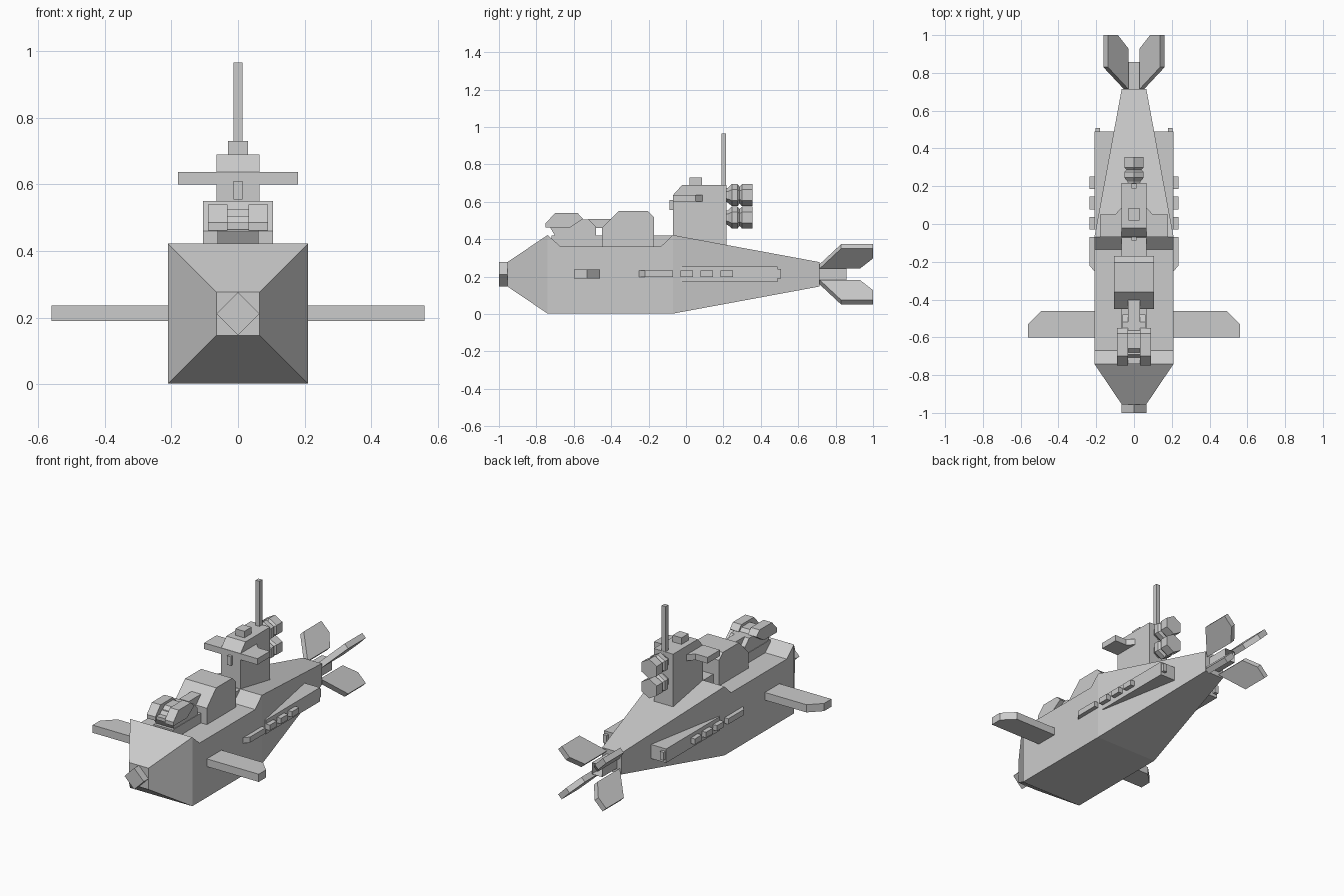
import bpy, bmesh, math
from mathutils import Vector, Matrix

if "Cube" in bpy.data.objects:
    bpy.data.objects.remove(bpy.data.objects["Cube"])

grey = bpy.data.materials.new("hull_grey")
grey.use_nodes = True
grey.diffuse_color = (0.6, 0.6, 0.6, 1)
grey.node_tree.nodes["Principled BSDF"].inputs["Base Color"].default_value = (0.6, 0.6, 0.6, 1)


def finish(name, bm):
    bmesh.ops.recalc_face_normals(bm, faces=bm.faces)
    mesh = bpy.data.meshes.new(name)
    bm.to_mesh(mesh)
    bm.free()
    mesh.materials.append(grey)
    obj = bpy.data.objects.new(name, mesh)
    bpy.context.collection.objects.link(obj)
    return obj


def loft(name, rings):
    """Join rings of points with side faces and cap both ends."""
    bm = bmesh.new()
    loops = [[bm.verts.new(p) for p in ring] for ring in rings]
    n = len(loops[0])
    for a, b in zip(loops, loops[1:]):
        for i in range(n):
            j = (i + 1) % n
            bm.faces.new((a[i], a[j], b[j], b[i]))
    bm.faces.new(loops[0])
    bm.faces.new(loops[-1])
    return finish(name, bm)


def box(name, x, y, z):
    return loft(name, [[(x[0], v, z[0]), (x[1], v, z[0]), (x[1], v, z[1]), (x[0], v, z[1])] for v in y])


def side_profile(name, x0, x1, pts):
    """Extrude a (y, z) outline across x."""
    return loft(name, [[(x, y, z) for y, z in pts] for x in (x0, x1)])


def plan_profile(name, z0, z1, pts):
    """Extrude an (x, y) outline upward."""
    return loft(name, [[(x, y, z) for x, y in pts] for z in (z0, z1)])


def square_ring(y, half, top=None):
    mid = 0.212
    top = mid + half if top is None else top
    low = mid - half
    return [(-half, y, low), (half, y, low), (half, y, top), (-half, y, top)]


SIDES = (("right", -1), ("left", 1))

# Hull with the sunken deck
loft("hull", [square_ring(-0.955, 0.065), square_ring(-0.74, 0.21),
              square_ring(-0.67, 0.21, 0.36), square_ring(-0.135, 0.21, 0.36),
              square_ring(-0.07, 0.21), square_ring(0.715, 0.065)])
box("deck_ridge", (-0.065, 0.065), (-0.72, -0.05), (0.34, 0.42))

# Diamond nose plug
loft("nose_plug", [[(0, y, 0.147), (0.065, y, 0.212), (0, y, 0.277), (-0.065, y, 0.212)]
                   for y in (-1.0, -0.95)])

# Tail stub with a hollow end
stub = box("tail_stub", (-0.035, 0.035), (0.70, 0.857), (0.177, 0.247))
bm = bmesh.new()
bm.from_mesh(stub.data)
end = [f for f in bm.faces if f.calc_center_median().y > 0.85]
bmesh.ops.inset_region(bm, faces=end, thickness=0.01)
for v in end[0].verts:
    v.co.y -= 0.1
bm.to_mesh(stub.data)
bm.free()

# Four diagonal tail fins
fin = [(0.06, 0.715), (0.212, 0.83), (0.212, 1.0), (0.137, 1.0), (0.06, 0.93)]
for k in range(4):
    turn = Matrix.Translation((0, 0, 0.212)) @ Matrix.Rotation(math.radians(45 + 90 * k), 4, 'Y')
    loft(f"tail_fin_{k + 1}", [[turn @ Vector((r, y, t)) for r, y in fin] for t in (-0.017, 0.017)])

for side, s in SIDES:
    # Bow planes
    plan_profile(f"{side}_bow_plane", 0.19, 0.237,
                 [(s * 0.19, -0.6), (s * 0.56, -0.6), (s * 0.56, -0.53), (s * 0.49, -0.46), (s * 0.19, -0.46)])
    # Flank sponson, its rear port, strip and raised windows
    box(f"{side}_sponson", sorted((s * 0.05, s * 0.209)), (-0.03, 0.49), (0.17, 0.255))
    box(f"{side}_rear_port", sorted((s * 0.18, s * 0.205)), (0.48, 0.508), (0.19, 0.24))
    plan_profile(f"{side}_flank_strip", 0.198, 0.232,
                 [(s * 0.2, -0.25), (s * 0.21, -0.25), (s * 0.236, -0.22), (s * 0.236, -0.07), (s * 0.2, -0.07)])
    for k in range(3):
        y = -0.03 + 0.107 * k
        box(f"{side}_flank_window_{k + 1}", sorted((s * 0.19, s * 0.236)), (y, y + 0.068), (0.198, 0.232))

# Conning tower
side_profile("tower", -0.065, 0.065,
             [(-0.07, 0.35), (-0.07, 0.635), (-0.02, 0.69), (0.217, 0.69), (0.217, 0.3)])
plan_profile("tower_wings", 0.6, 0.637,
             [(-0.18, -0.07), (0.18, -0.07), (0.18, 0.05), (0.1, 0.05), (0.063, 0.09),
              (-0.063, 0.09), (-0.1, 0.05), (-0.18, 0.05)])
box("tower_front_light", (-0.013, 0.013), (-0.087, -0.06), (0.555, 0.61))
box("tower_hatch", (-0.03, 0.03), (0.018, 0.086), (0.68, 0.73))
box("mast", (-0.013, 0.013), (0.189, 0.215), (0.68, 0.965))

# Twin hexagonal thrusters behind the tower
thruster = [(0.21, 0.035), (0.225, 0.04), (0.245, 0.059), (0.275, 0.059),
            (0.287, 0.045), (0.3, 0.059), (0.355, 0.059)]
for name, z in (("lower", 0.515), ("upper", 0.635)):
    loft(f"{name}_thruster", [[(r * math.sin(k * math.pi / 3), y, z + r * math.cos(k * math.pi / 3))
                               for k in range(6)] for y, r in thruster])

# Deck cabin with sloped ends
side_profile("deck_cabin", -0.105, 0.105,
             [(-0.45, 0.35), (-0.45, 0.46), (-0.42, 0.49), (-0.36, 0.55), (-0.205, 0.55), (-0.17, 0.515), (-0.17, 0.35)])
box("cabin_link", (-0.032, 0.032), (-0.52, -0.34), (0.46, 0.508))

# Forward turret: overhanging body, twin cheek pods and a centre barrel
side_profile("turret_body", -0.062, 0.062,
             [(-0.69, 0.4), (-0.725, 0.46), (-0.69, 0.505), (-0.52, 0.505), (-0.48, 0.465), (-0.48, 0.35), (-0.66, 0.35)])
for side, s in SIDES:
    side_profile(f"{side}_turret_pod", s * 0.032, s * 0.09,
                 [(-0.75, 0.462), (-0.75, 0.485), (-0.7, 0.54), (-0.58, 0.54), (-0.55, 0.508), (-0.62, 0.462)])
side_profile("turret_barrel", -0.032, 0.032,
             [(-0.74, 0.465), (-0.74, 0.485), (-0.7, 0.485), (-0.66, 0.525), (-0.58, 0.525), (-0.55, 0.49), (-0.6, 0.465)])
